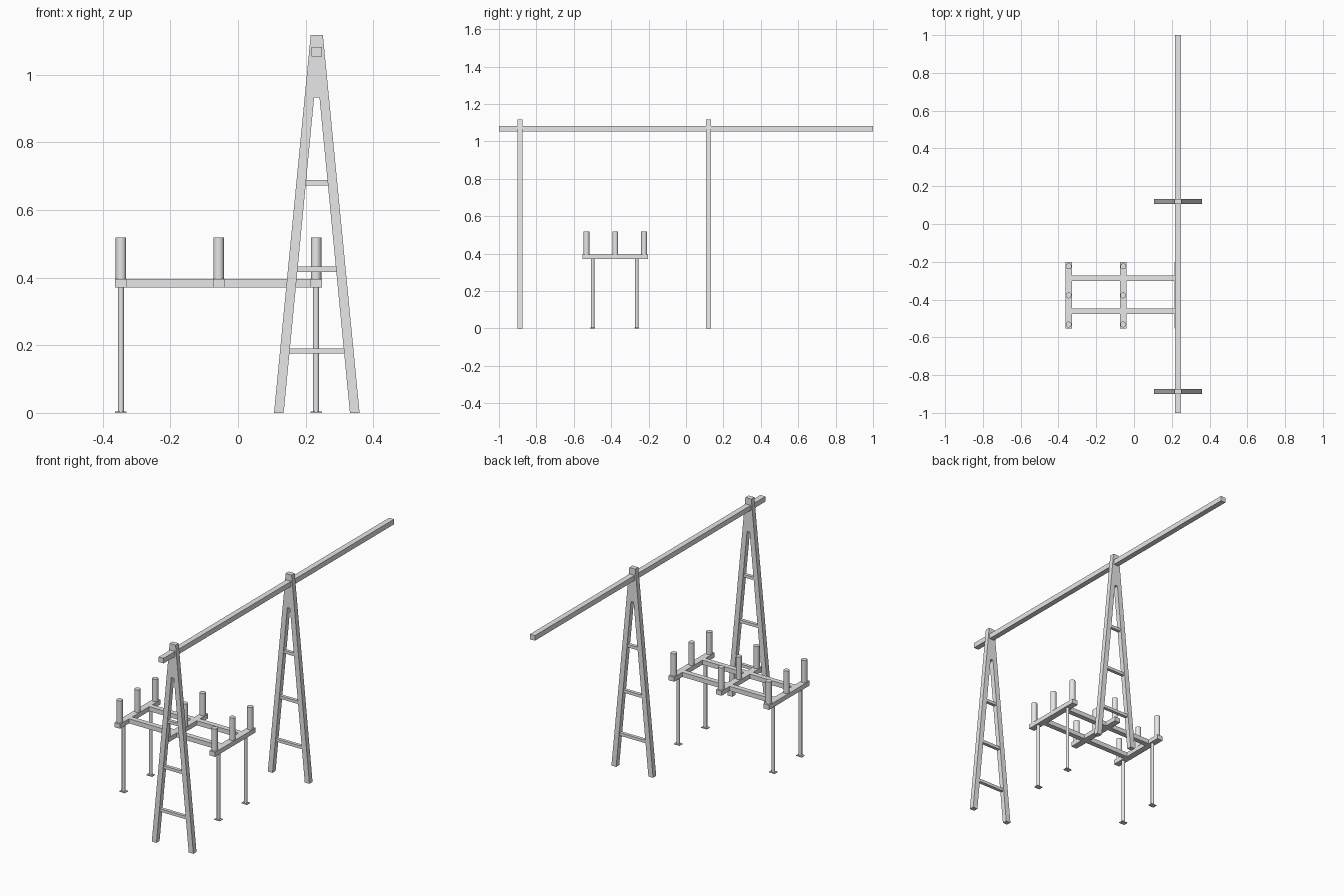
import bpy, bmesh, math
from mathutils import Matrix, Vector

cube = bpy.data.objects.get("Cube")
if cube:
    bpy.data.objects.remove(cube, do_unlink=True)

GREY = (0.8, 0.8, 0.8, 1.0)
grey = bpy.data.materials.new("plain_grey")
grey.use_nodes = True
grey.diffuse_color = GREY
grey.node_tree.nodes["Principled BSDF"].inputs["Base Color"].default_value = GREY


def finish(name, bm, smooth=False):
    bmesh.ops.recalc_face_normals(bm, faces=bm.faces[:])
    mesh = bpy.data.meshes.new(name)
    bm.to_mesh(mesh)
    bm.free()
    mesh.materials.append(grey)
    obj = bpy.data.objects.new(name, mesh)
    bpy.context.collection.objects.link(obj)
    if smooth:
        bpy.ops.object.select_all(action='DESELECT')
        obj.select_set(True)
        bpy.context.view_layer.objects.active = obj
        bpy.ops.object.shade_smooth_by_angle(angle=math.radians(40))
    return obj


def box(name, center, size):
    bm = bmesh.new()
    m = Matrix.Translation(center) @ Matrix.Diagonal((*size, 1))
    bmesh.ops.create_cube(bm, size=1, matrix=m)
    return finish(name, bm)


def rod(name, x, y, z0, z1, radius):
    bm = bmesh.new()
    bmesh.ops.create_cone(bm, cap_ends=True, segments=20, radius1=radius,
                          radius2=radius, depth=z1 - z0,
                          matrix=Matrix.Translation((x, y, (z0 + z1) / 2)))
    return finish(name, bm, smooth=True)


# Tall A-shaped trestles with ladder rungs
TRESTLE_X, DEPTH = 0.233, 0.027
half = [(0.008, 0.932), (0.098, 0), (0.1265, 0), (0.018, 1.117)]
outline = half + [(-x, z) for x, z in reversed(half)]
for label, y in (("front", -0.887), ("back", 0.12)):
    bm = bmesh.new()
    face = bm.faces.new([bm.verts.new((TRESTLE_X + x, y - DEPTH / 2, z))
                         for x, z in outline])
    ext = bmesh.ops.extrude_face_region(bm, geom=[face])
    moved = [v for v in ext["geom"] if isinstance(v, bmesh.types.BMVert)]
    bmesh.ops.translate(bm, verts=moved, vec=Vector((0, DEPTH, 0)))
    finish(label + "_trestle", bm)
    for i, z in enumerate((0.183, 0.425, 0.681)):
        width = 2 * (0.102 - 0.0966 * z)
        box(f"{label}_rung_{i + 1}", (TRESTLE_X, y, z), (width, 0.018, 0.016))

# Long ridge beam
box("ridge_beam", (TRESTLE_X, 0, 1.068), (0.03, 2.0, 0.028))

# Rack: cross beams carrying upright pegs
RACK_Y, BEAM_Z, BEAM_H = -0.378, 0.383, 0.025
BEAM_TOP, BEAM_BOTTOM = BEAM_Z + BEAM_H / 2, BEAM_Z - BEAM_H / 2
beam_xs = (-0.346, -0.057, 0.231)
for i, x in enumerate(beam_xs):
    box(f"cross_beam_{i + 1}", (x, RACK_Y, BEAM_Z), (0.035, 0.352, BEAM_H))
    for j, dy in enumerate((-0.154, 0, 0.154)):
        rod(f"peg_{i + 1}_{j + 1}", x, RACK_Y + dy, BEAM_TOP, 0.518, 0.0155)

# Rails between neighbouring cross beams
for i, (a, b) in enumerate(zip(beam_xs, beam_xs[1:])):
    for side, y in (("front", -0.462), ("back", -0.287)):
        box(f"{side}_rail_{i + 1}", ((a + b) / 2, y, BEAM_Z),
            (b - a - 0.035, 0.028, BEAM_H))

# Legs with thin foot plates under the outer cross beams
for end, x in (("right", beam_xs[0]), ("left", beam_xs[-1])):
    for side, y in (("front", -0.499), ("back", -0.263)):
        rod(f"{side}_{end}_leg", x, y, 0.003, BEAM_BOTTOM, 0.009)
        box(f"{side}_{end}_foot", (x, y, 0.002), (0.034, 0.026, 0.004))
